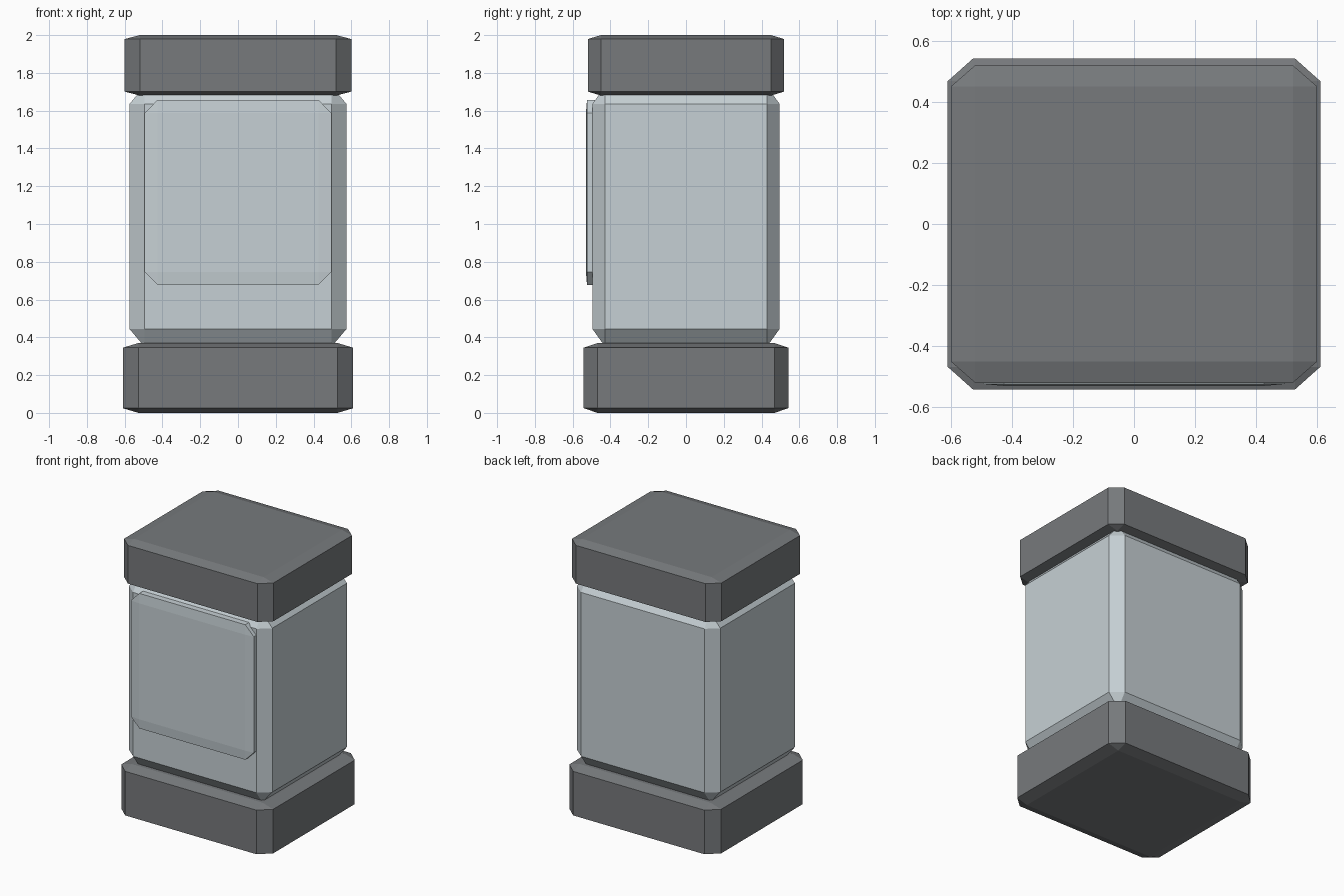
import bpy
import bmesh
from mathutils import Vector

default = bpy.data.objects.get("Cube")
if default:
    bpy.data.objects.remove(default, do_unlink=True)


def make_material(name, rgb):
    mat = bpy.data.materials.new(name)
    mat.use_nodes = True
    mat.diffuse_color = (*rgb, 1)
    mat.node_tree.nodes["Principled BSDF"].inputs["Base Color"].default_value = (*rgb, 1)
    return mat


def chamfered_box(name, low, high, chamfer, mat):
    """Box between two corners, with a different chamfer width per axis."""
    low, high, chamfer = Vector(low), Vector(high), Vector(chamfer)
    half, centre = (high - low) / 2, (high + low) / 2
    bm = bmesh.new()
    # Each corner gives three points, one lying on each adjoining main face
    for sx in (-1, 1):
        for sy in (-1, 1):
            for sz in (-1, 1):
                for axis in range(3):
                    reach = half - chamfer
                    reach[axis] = half[axis]
                    bm.verts.new(centre + reach * Vector((sx, sy, sz)))
    bmesh.ops.convex_hull(bm, input=bm.verts)
    bmesh.ops.dissolve_limit(bm, angle_limit=0.001, verts=bm.verts, edges=bm.edges)
    bmesh.ops.recalc_face_normals(bm, faces=bm.faces)
    mesh = bpy.data.meshes.new(name)
    bm.to_mesh(mesh)
    bm.free()
    mesh.materials.append(mat)
    obj = bpy.data.objects.new(name, mesh)
    bpy.context.collection.objects.link(obj)
    return obj


dark_grey = make_material("dark_grey", (0.184, 0.194, 0.203))
pale_grey = make_material("pale_grey", (0.565, 0.63, 0.66))

# Plinth and lid
chamfered_box("base", (-0.61, -0.542, 0), (0.61, 0.542, 0.37), (0.083, 0.074, 0.025), dark_grey)
chamfered_box("cap", (-0.6, -0.52, 1.68), (0.6, 0.52, 2), (0.08, 0.07, 0.021), dark_grey)

# Main column, its ends sunk into the plinth and lid
chamfered_box("body", (-0.575, -0.496, 0.35), (0.575, 0.496, 1.73), (0.08, 0.068, 0.095), pale_grey)

# Raised front panel
chamfered_box("front_panel", (-0.494, -0.53, 0.677), (0.494, -0.46, 1.657), (0.068, 0.006, 0.069), pale_grey)
